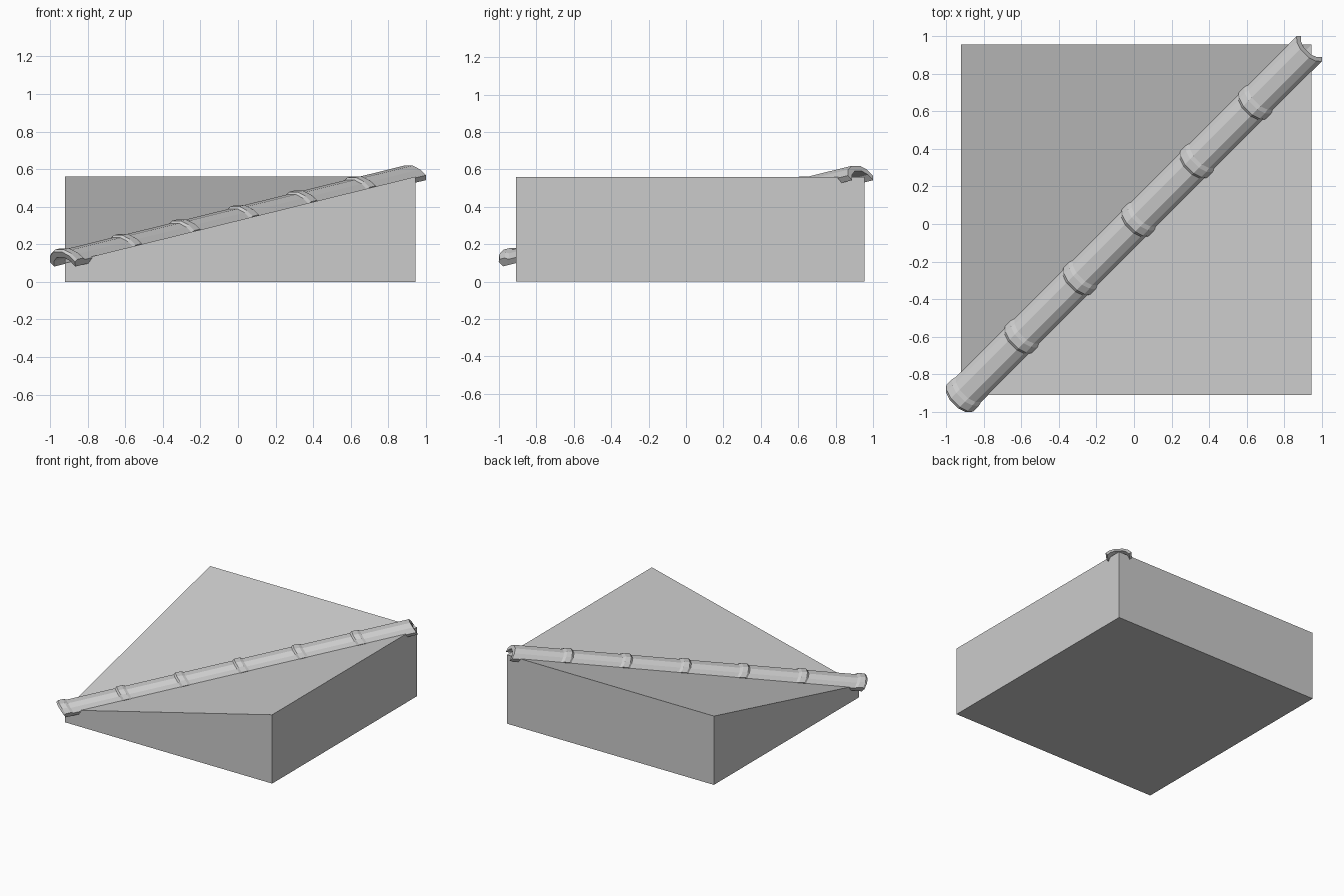
import bpy
import bmesh
from math import sqrt

cube = bpy.data.objects.get("Cube")
if cube:
    bpy.data.objects.remove(cube, do_unlink=True)

X0, X1, Y0, Y1 = -0.92, 0.945, -0.91, 0.955
LOW, HIGH = 0.10, 0.56
SLOPE = (HIGH - LOW) / (X1 - X0)

grey = bpy.data.materials.new("plain grey")
grey.use_nodes = True
grey.diffuse_color = (0.6, 0.6, 0.6, 1)
grey.node_tree.nodes["Principled BSDF"].inputs["Base Color"].default_value = (0.6, 0.6, 0.6, 1)


def finish(name, bm):
    bmesh.ops.recalc_face_normals(bm, faces=bm.faces[:])
    mesh = bpy.data.meshes.new(name)
    bm.to_mesh(mesh)
    bm.free()
    mesh.materials.append(grey)
    obj = bpy.data.objects.new(name, mesh)
    bpy.context.collection.objects.link(obj)
    return obj


# Roof block: two slopes falling to a valley along the diagonal
bm = bmesh.new()
corners = [(X0, Y0), (X1, Y0), (X1, Y1), (X0, Y1)]
base = [bm.verts.new((x, y, 0)) for x, y in corners]
top = [bm.verts.new((x, y, LOW if i == 0 else HIGH)) for i, (x, y) in enumerate(corners)]
bm.faces.new(base[::-1])
for i in range(4):
    j = (i + 1) % 4
    bm.faces.new((base[i], base[j], top[j], top[i]))
bm.faces.new((top[0], top[1], top[2]))
bm.faces.new((top[0], top[2], top[3]))
finish("roof_block", bm)

# Arched tile section: half profiles as (sideways, height), mirrored
OUTER = [(0.095, 0.010), (0.072, 0.045), (0.032, 0.068)]
INNER = [(0.080, -0.018), (0.060, 0.015), (0.028, 0.036)]
# Collar at the lower end: (distance along, swelling)
STATIONS = [(0, 0), (0.018, 0.011), (0.058, 0.011), (0.075, 0), (0.44, 0)]


def mirrored(half):
    return [(-v, h) for v, h in half] + half[::-1]


def place(u, v, h):
    """Point on the diagonal, with the section bowed downhill in the middle."""
    u -= 0.6 * h
    x, y = (u - v) / sqrt(2), (u + v) / sqrt(2)
    return x, y, LOW + SLOPE * (u / sqrt(2) - X0) + h


def tile(name, start):
    bm = bmesh.new()
    rings = []
    for du, swell in STATIONS:
        outer = [(v * (1 + swell * 5), h + swell) for v, h in mirrored(OUTER)]
        section = outer + mirrored(INNER)[::-1]
        rings.append([bm.verts.new(place(start + du, v, h)) for v, h in section])
    n = len(rings[0])
    for a, b in zip(rings, rings[1:]):
        for i in range(n):
            j = (i + 1) % n
            bm.faces.new((a[i], a[j], b[j], b[i]))
    for ring in (rings[0], rings[-1]):
        for i in range(n // 2 - 1):
            bm.faces.new((ring[i], ring[i + 1], ring[n - 2 - i], ring[n - 1 - i]))
    finish(name, bm)


# Six overlapping tiles up the valley
for k in range(6):
    tile(f"valley_tile_{k + 1}", -1.315 + 0.44 * k)
